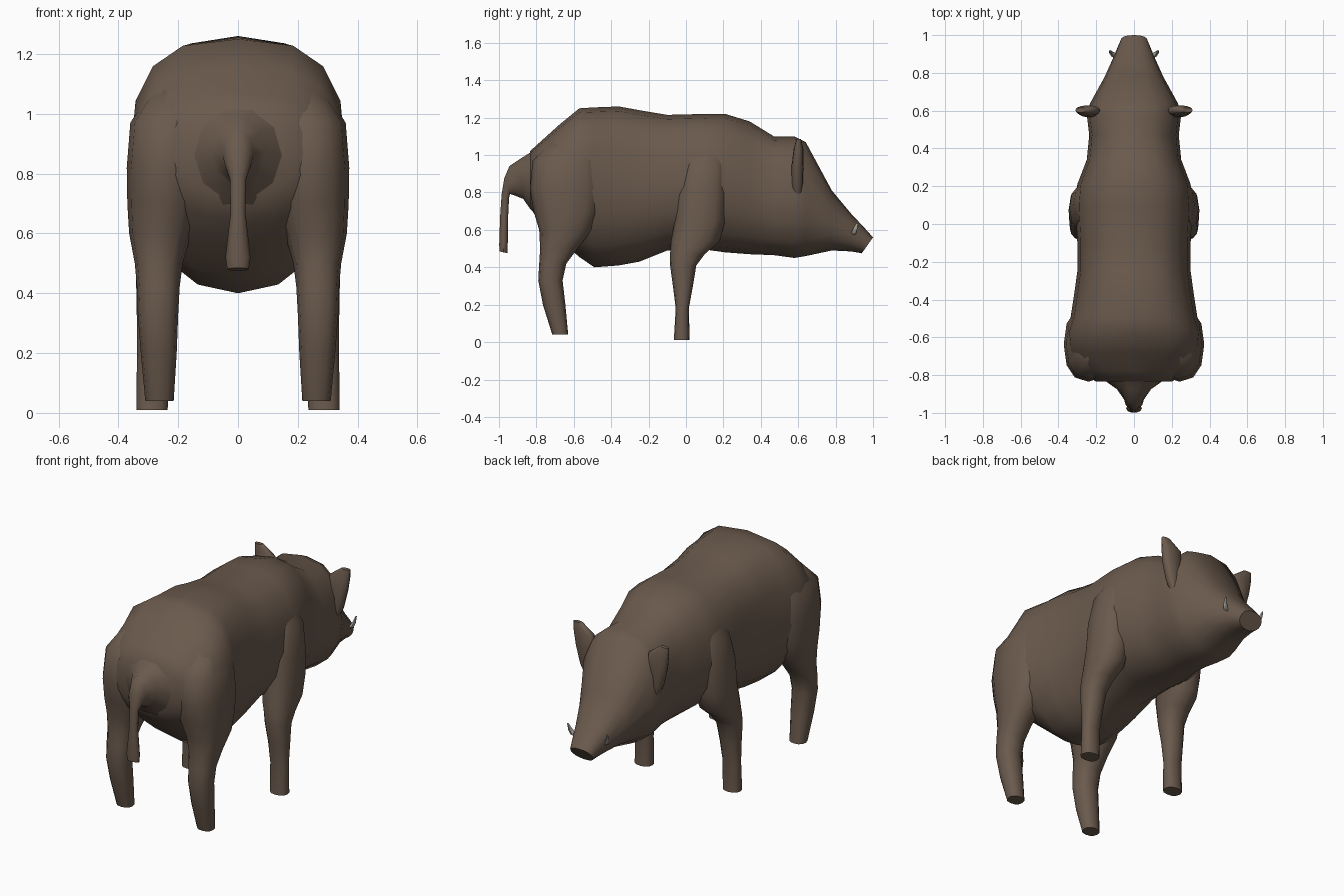
import bpy, bmesh, math
from mathutils import Vector


def material(name, rgb):
    m = bpy.data.materials.new(name)
    m.diffuse_color = (*rgb, 1)
    return m


HIDE = material("brown hide", (0.145, 0.102, 0.074))
IVORY = material("grey ivory", (0.42, 0.41, 0.36))


def ring(cx, hw, a, b, f=0.5, sides=12, ea=1.0, eb=1.0):
    """Oval in a tilted plane: a and b are its (y, z) ends, hw its half width."""
    a, b = Vector(a), Vector(b)
    mid = b.lerp(a, f)
    pts = []
    for i in range(sides):
        t = 2 * math.pi * i / sides
        c, s = math.cos(t), math.sin(t)
        e = ea if s > 0 else eb
        end = a if s > 0 else b
        p = mid + (end - mid) * abs(s) ** e
        pts.append((cx + hw * math.copysign(abs(c) ** e, c), p.x, p.y))
    return pts


def loft(name, rings, mat=HIDE, mirror=False, angle=55):
    bm = bmesh.new()
    loops = [[bm.verts.new(p) for p in r] for r in rings]
    n = len(loops[0])
    for r, q in zip(loops, loops[1:]):
        for i in range(n):
            j = (i + 1) % n
            bm.faces.new((r[i], r[j], q[j], q[i]))
    bm.faces.new(loops[0])
    bm.faces.new(loops[-1])
    bmesh.ops.recalc_face_normals(bm, faces=bm.faces)
    me = bpy.data.meshes.new(name)
    bm.to_mesh(me)
    bm.free()
    me.materials.append(mat)
    ob = bpy.data.objects.new(name, me)
    bpy.context.collection.objects.link(ob)
    if mirror:
        ob.modifiers.new("both sides", 'MIRROR').use_axis[0] = True
    bpy.ops.object.select_all(action='DESELECT')
    ob.select_set(True)
    bpy.context.view_layer.objects.active = ob
    bpy.ops.object.shade_smooth_by_angle(angle=math.radians(angle))
    return ob


# Body and head: y, top, bottom, half width, squareness of the back
body = [
    (-0.835, 1.02, 0.72, 0.20, 0.80),
    (-0.78, 1.07, 0.64, 0.29, 0.75),
    (-0.68, 1.16, 0.55, 0.35, 0.70),
    (-0.57, 1.25, 0.455, 0.362, 0.70),
    (-0.49, 1.255, 0.40, 0.335, 0.70),
    (-0.36, 1.26, 0.41, 0.315, 0.72),
    (-0.25, 1.24, 0.43, 0.30, 0.75),
    (-0.10, 1.215, 0.49, 0.30, 0.78),
    (0.10, 1.22, 0.495, 0.31, 0.78),
    (0.21, 1.22, 0.48, 0.30, 0.80),
    (0.34, 1.18, 0.47, 0.25, 0.80),
    (0.47, 1.10, 0.465, 0.237, 0.80),
    (0.58, 1.10, 0.45, 0.25, 0.80),
    (0.64, 1.07, 0.46, 0.232, 0.80),
    (0.78, 0.81, 0.49, 0.155, 0.85),
    (0.88, 0.69, 0.485, 0.11, 0.85),
]
rings = [ring(0, w, (y, t), (y, b), 0.47, 16, e, 0.95) for y, t, b, w, e in body]
rings.append(ring(0, 0.085, (0.955, 0.61), (0.925, 0.478), 0.5, 16, 0.85, 0.95))
rings.append(ring(0, 0.072, (1.0, 0.56), (0.94, 0.475), 0.5, 16, 0.85, 0.95))
loft("body", rings)


def leg(name, rows):
    # rows: z, inner x, outer x, rear y, front y
    loft(name, [ring((x0 + x1) / 2, (x1 - x0) / 2, (y1, z), (y0, z), 0.5, 12, 0.85, 0.85)
                for z, x0, x1, y0, y1 in rows], mirror=True)


leg("hind_leg", [
    (0.04, 0.215, 0.31, -0.715, -0.63),
    (0.20, 0.205, 0.325, -0.765, -0.645),
    (0.33, 0.20, 0.335, -0.79, -0.66),
    (0.42, 0.195, 0.338, -0.785, -0.64),
    (0.50, 0.185, 0.345, -0.78, -0.58),
    (0.60, 0.155, 0.364, -0.785, -0.50),
    (0.70, 0.125, 0.37, -0.815, -0.46),
    (0.82, 0.11, 0.372, -0.835, -0.44),
    (0.97, 0.10, 0.36, -0.82, -0.45),
    (1.08, 0.10, 0.29, -0.72, -0.48),
])

leg("front_leg", [
    (0.01, 0.235, 0.34, -0.065, 0.02),
    (0.18, 0.232, 0.338, -0.055, 0.015),
    (0.30, 0.222, 0.338, -0.07, 0.037),
    (0.41, 0.205, 0.34, -0.085, 0.055),
    (0.47, 0.19, 0.342, -0.085, 0.10),
    (0.54, 0.165, 0.345, -0.08, 0.18),
    (0.65, 0.14, 0.346, -0.06, 0.21),
    (0.80, 0.13, 0.342, -0.05, 0.22),
    (0.95, 0.12, 0.32, -0.02, 0.22),
    (1.06, 0.12, 0.26, 0.02, 0.20),
])

# Tail: half width, outer end, inner end
tail = [
    (0.19, (-0.78, 1.07), (-0.78, 0.66)),
    (0.15, (-0.835, 1.02), (-0.83, 0.70)),
    (0.09, (-0.88, 0.99), (-0.87, 0.76)),
    (0.052, (-0.945, 0.945), (-0.915, 0.78)),
    (0.045, (-0.972, 0.88), (-0.94, 0.79)),
    (0.027, (-0.987, 0.79), (-0.945, 0.77)),
    (0.025, (-0.995, 0.67), (-0.95, 0.67)),
    (0.042, (-1.0, 0.52), (-0.952, 0.52)),
    (0.036, (-0.998, 0.485), (-0.952, 0.475)),
]
loft("tail", [ring(0, w, a, b, 0.5, 10) for w, a, b in tail])

# Ears: upright blades, rows are z, inner x, outer x, rear y, front y
leg("ear", [
    (0.78, 0.20, 0.235, 0.575, 0.615),
    (0.85, 0.19, 0.268, 0.565, 0.625),
    (0.95, 0.18, 0.295, 0.565, 0.628),
    (1.03, 0.18, 0.308, 0.575, 0.628),
    (1.085, 0.255, 0.31, 0.59, 0.615),
])

# Tusks: curved outward and up
tusk = [
    ((0.085, 0.885, 0.575), 0.013),
    ((0.112, 0.897, 0.585), 0.013),
    ((0.122, 0.907, 0.61), 0.010),
    ((0.128, 0.918, 0.645), 0.004),
]
loft("tusk", [ring(x, r, (y + r, z - r * 0.5), (y - r, z + r * 0.5), 0.5, 6)
              for (x, y, z), r in tusk], IVORY, mirror=True)
